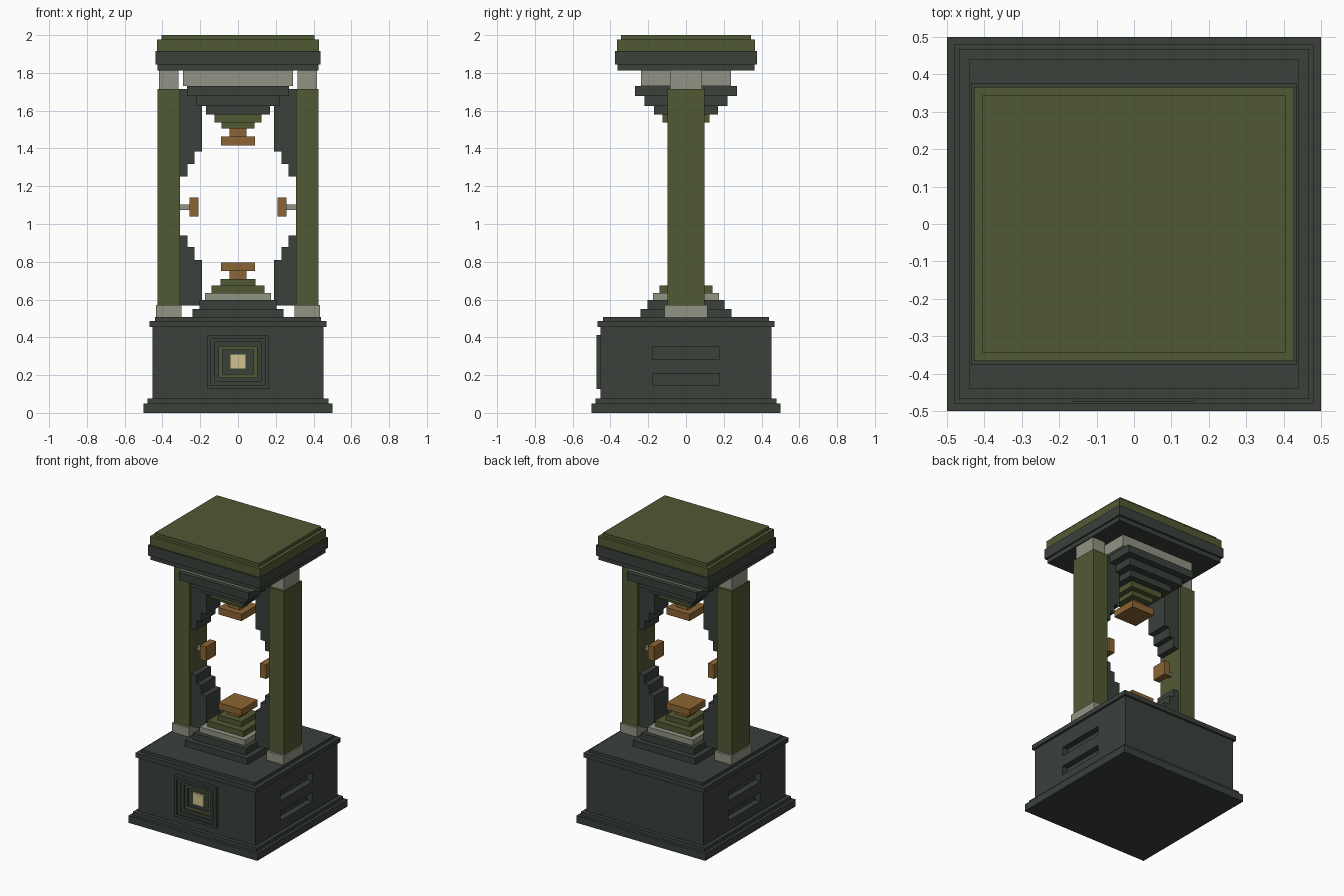
import bpy
import bmesh

cube = bpy.data.objects.get("Cube")
if cube:
    bpy.data.objects.remove(cube, do_unlink=True)


def material(name, rgb):
    m = bpy.data.materials.new(name)
    m.use_nodes = True
    m.diffuse_color = (*rgb, 1)
    m.node_tree.nodes["Principled BSDF"].inputs["Base Color"].default_value = (*rgb, 1)
    return m


DARK = material("dark slate", (0.043, 0.052, 0.044))
OLIVE = material("olive green", (0.083, 0.1, 0.033))
STONE = material("pale stone", (0.28, 0.295, 0.225))
COPPER = material("copper brown", (0.26, 0.13, 0.034))
CREAM = material("cream", (0.61, 0.55, 0.27))


def finish(name, bm, *mats):
    mesh = bpy.data.meshes.new(name)
    bm.to_mesh(mesh)
    bm.free()
    for m in mats:
        mesh.materials.append(m)
    ob = bpy.data.objects.new(name, mesh)
    bpy.context.collection.objects.link(ob)
    return ob


def box(name, mat, x, y, z):
    """Box from its (low, high) range on each axis."""
    bm = bmesh.new()
    bmesh.ops.create_cube(bm, size=1)
    for v in bm.verts:
        for i, (lo, hi) in enumerate((x, y, z)):
            v.co[i] = lo if v.co[i] < 0 else hi
    return finish(name, bm, mat)


def stack(start, layers):
    """Centred slabs piled upward: name, material, half x, half y, top."""
    for name, mat, hx, hy, top in layers:
        box(name, mat, (-hx, hx), (-hy, hy), (start, top))
        start = top


def cut(target, cutter):
    mod = target.modifiers.new("cut", "BOOLEAN")
    mod.object = cutter
    mod.solver = "EXACT"
    bpy.context.view_layer.objects.active = target
    bpy.ops.object.modifier_apply(modifier=mod.name)
    bpy.data.objects.remove(cutter, do_unlink=True)


# Pedestal with side slots and a front pocket
stack(0, [("plinth", DARK, 0.5, 0.5, 0.05),
          ("plinth_step", DARK, 0.48, 0.48, 0.075)])
body = box("pedestal_body", DARK, (-0.453, 0.453), (-0.453, 0.453), (0.075, 0.455))
for side in (-1, 1):
    for z in (0.177, 0.317):
        cut(body, box("slot_cutter", DARK, sorted((side * 0.41, side * 0.5)),
                      (-0.178, 0.178), (z - 0.032, z + 0.032)))
cut(body, box("pocket_cutter", DARK, (-0.12, 0.12), (-0.5, -0.41), (0.165, 0.375)))
stack(0.455, [("pedestal_cornice", DARK, 0.468, 0.468, 0.487),
              ("pedestal_top", DARK, 0.44, 0.44, 0.507)])

# Front panel: rectangular rings stepping inward, one olive
rings = [(0.162, 0.143, -0.45), (0.162, 0.143, -0.475),
         (0.143, 0.125, -0.475), (0.143, 0.125, -0.465),
         (0.122, 0.105, -0.465), (0.122, 0.105, -0.455),
         (0.1, 0.082, -0.455), (0.1, 0.082, -0.445),
         (0.083, 0.064, -0.445), (0.083, 0.064, -0.43)]
bm = bmesh.new()
loops = [[bm.verts.new((sx * hx, y, 0.27 + sz * hz))
          for sx, sz in ((-1, -1), (1, -1), (1, 1), (-1, 1))] for hx, hz, y in rings]
for n, (a, b) in enumerate(zip(loops, loops[1:])):
    for i in range(4):
        j = (i + 1) % 4
        face = bm.faces.new((a[i], a[j], b[j], b[i]))
        face.material_index = 1 if n == 7 else 0
bm.faces.new(loops[-1])
finish("front_panel", bm, DARK, OLIVE)
box("panel_jewel", CREAM, (-0.042, 0.042), (-0.445, -0.425), (0.232, 0.312))

# Lower stepped pyramid
stack(0.507, [("lower_step_wide", DARK, 0.242, 0.242, 0.55),
              ("lower_step", DARK, 0.205, 0.205, 0.597),
              ("lower_stone_step", STONE, 0.175, 0.175, 0.635),
              ("lower_olive_step", OLIVE, 0.14, 0.14, 0.675),
              ("lower_olive_step_small", OLIVE, 0.092, 0.092, 0.71),
              ("lower_stem", COPPER, 0.045, 0.045, 0.75),
              ("lower_plate", COPPER, 0.09, 0.09, 0.795)])

# Upper inverted pyramid and roof
stack(1.415, [("upper_plate", COPPER, 0.09, 0.09, 1.463),
              ("upper_stem", COPPER, 0.045, 0.045, 1.505),
              ("upper_olive_step_small", OLIVE, 0.087, 0.087, 1.538),
              ("upper_olive_step", OLIVE, 0.125, 0.125, 1.58),
              ("upper_step_small", DARK, 0.17, 0.17, 1.625),
              ("upper_step", DARK, 0.22, 0.22, 1.677),
              ("upper_step_wide", DARK, 0.27, 0.27, 1.73),
              ("upper_stone_slab", STONE, 0.29, 0.237, 1.812),
              ("roof_soffit", DARK, 0.425, 0.362, 1.845),
              ("roof_fascia", DARK, 0.436, 0.376, 1.917),
              ("roof_slab", OLIVE, 0.428, 0.366, 1.977),
              ("roof_cap", OLIVE, 0.405, 0.344, 2.0)])

# Columns, stepped brackets and side knobs, mirrored
for side, label in ((1, "left"), (-1, "right")):
    def part(name, mat, x0, x1, hy, z0, z1):
        return box(f"{label}_{name}", mat, sorted((side * x0, side * x1)),
                   (-hy, hy), (z0, z1))

    part("column_foot", STONE, 0.3, 0.434, 0.114, 0.507, 0.57)
    part("column", OLIVE, 0.308, 0.426, 0.099, 0.57, 1.715)
    part("column_capital", STONE, 0.314, 0.418, 0.085, 1.715, 1.812)
    for n, (x0, x1, low, high) in enumerate([(0.19, 0.23, 0.81, 1.383),
                                             (0.23, 0.267, 0.877, 1.318),
                                             (0.267, 0.308, 0.938, 1.252)]):
        part(f"lower_bracket_{n}", DARK, x0, x1, 0.08, 0.568, low)
        part(f"upper_bracket_{n}", DARK, x0, x1, 0.08, high, 1.715)
    part("knob_stem", STONE, 0.257, 0.308, 0.014, 1.075, 1.102)
    part("knob", COPPER, 0.21, 0.257, 0.055, 1.04, 1.14)
